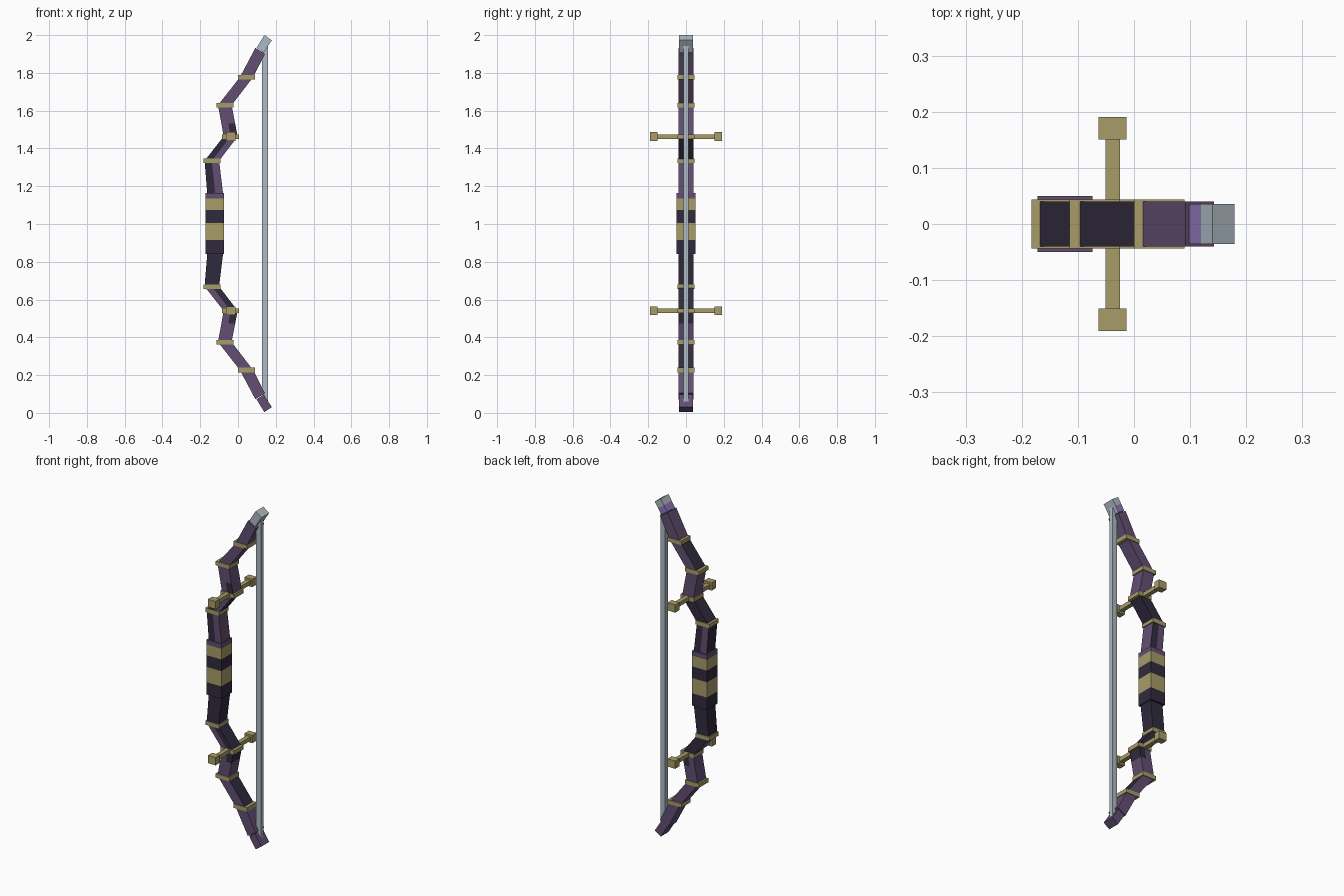
import bpy, bmesh

if "Cube" in bpy.data.objects:
    bpy.data.objects.remove(bpy.data.objects["Cube"], do_unlink=True)

MID = 1.002  # height of the middle of the bow


def linear(c):
    c /= 255
    return c / 12.92 if c <= 0.04045 else ((c + 0.055) / 1.055) ** 2.4


def material(name, *rgb):
    m = bpy.data.materials.new(name)
    col = [linear(c) for c in rgb] + [1]
    m.use_nodes = True
    m.diffuse_color = col
    m.node_tree.nodes["Principled BSDF"].inputs["Base Color"].default_value = col
    return m


MATS = {
    "P": material("purple", 98, 79, 114),
    "D": material("dark purple", 48, 42, 61),
    "G": material("dull gold", 168, 156, 104),
    "S": material("pale steel", 174, 186, 195),
    "V": material("light violet", 146, 120, 188),
}
KEYS = list(MATS)


def finish(bm, name):
    bmesh.ops.recalc_face_normals(bm, faces=bm.faces)
    me = bpy.data.meshes.new(name)
    bm.to_mesh(me)
    bm.free()
    for m in MATS.values():
        me.materials.append(m)
    ob = bpy.data.objects.new(name, me)
    bpy.context.collection.objects.link(ob)
    return ob


def box(name, x, y, z, key):
    """Box from (low, high) ranges."""
    bm = bmesh.new()
    bmesh.ops.create_cube(bm, size=1)
    for v in bm.verts:
        v.co = [(a + b) / 2 + c * (b - a) for c, (a, b) in zip(v.co, (x, y, z))]
    for f in bm.faces:
        f.material_index = KEYS.index(key)
    return finish(bm, name)


def loft(name, sections, half_y, colours, side):
    """Skin sections (left x, rise, right x, rise). Colour letters per segment:
    front-left, front-right, inner, back-right, back-left, outer."""
    bm = bmesh.new()
    rings = []
    for xl, zl, xr, zr in sections:
        xm, zm = (xl + xr) / 2, (zl + zr) / 2
        pts = [(xl, zl), (xm, zm), (xr, zr)]
        ring = [(x, -half_y, z) for x, z in pts] + [(x, half_y, z) for x, z in pts[::-1]]
        rings.append([bm.verts.new((x, y, MID + side * z)) for x, y, z in ring])
    for a, b, cols in zip(rings, rings[1:], colours):
        for j, key in enumerate(cols):
            k = (j + 1) % 6
            bm.faces.new((a[j], a[k], b[k], b[j])).material_index = KEYS.index(key)
    for ring, key in ((rings[0], colours[0][0]), (rings[-1], colours[-1][0])):
        bm.faces.new(ring).material_index = KEYS.index(key)
    return finish(bm, name)


# Striped grip
STRIPES = [("D", 0.841, 0.914), ("G", 0.914, 1.004), ("D", 1.004, 1.073),
           ("G", 1.073, 1.136), ("P", 1.136, 1.164)]
for i, (key, low, high) in enumerate(STRIPES):
    box(f"grip_band_{i + 1}", (-0.172, -0.074), (-0.05, 0.05), (low, high), key)

# Zigzag limbs: left x, rise, right x, rise
LIMB = [
    (-0.162, 0.15, -0.078, 0.15),
    (-0.177, 0.333, -0.1, 0.333),
    (-0.076, 0.461, -0.002, 0.461),
    (-0.088, 0.53, -0.015, 0.53),
    (-0.106, 0.627, -0.034, 0.627),
    (0.01, 0.775, 0.08, 0.775),
    (0.092, 0.93, 0.143, 0.898),
]
TIP = [
    (0.098, 0.93, 0.137, 0.905),
    (0.119, 0.965, 0.157, 0.938),
    (0.14, 0.998, 0.179, 0.971),
]
UPPER = ["DPPDPD", "DPDDDD", "PDPPPP", "PPPPPP", "PPPPPD", "PPPPPP"]
LOWER = ["DDDDDD", "PDDDDP", "PDDDPP", "PPPPPP", "PPDPPP", "PPPPPP"]
RINGS = [(-0.138, 0.333), (-0.039, 0.461), (-0.07, 0.627), (0.045, 0.775)]

for side, word, cols, tip_cols in ((1, "upper", UPPER, ["SSSVVV", "SSSSSS"]),
                                   (-1, "lower", LOWER, ["PPPPPP", "PPPPPP"])):
    loft(f"{word}_limb", LIMB, 0.04, cols, side)
    loft(f"{word}_tip", TIP, 0.036, tip_cols, side)

    # Gold collars on the limb joints
    for i, (x, rise) in enumerate(RINGS):
        z = MID + side * rise
        box(f"{word}_collar_{i + 1}", (x - 0.045, x + 0.045), (-0.044, 0.044),
            (z - 0.012, z + 0.012), "G")

    # Cross bar with block ends
    x, z = -0.038, MID + side * 0.461
    box(f"{word}_cross_bar", (x - 0.013, x + 0.013), (-0.16, 0.16), (z - 0.012, z + 0.012), "G")
    for s, end in ((-1, "front"), (1, "back")):
        y = s * 0.171
        box(f"{word}_{end}_bar_end", (x - 0.025, x + 0.025), (y - 0.02, y + 0.02),
            (z - 0.023, z + 0.023), "G")

# Bowstring
box("bowstring", (0.127, 0.159), (-0.013, 0.013), (0.06, 1.945), "S")
